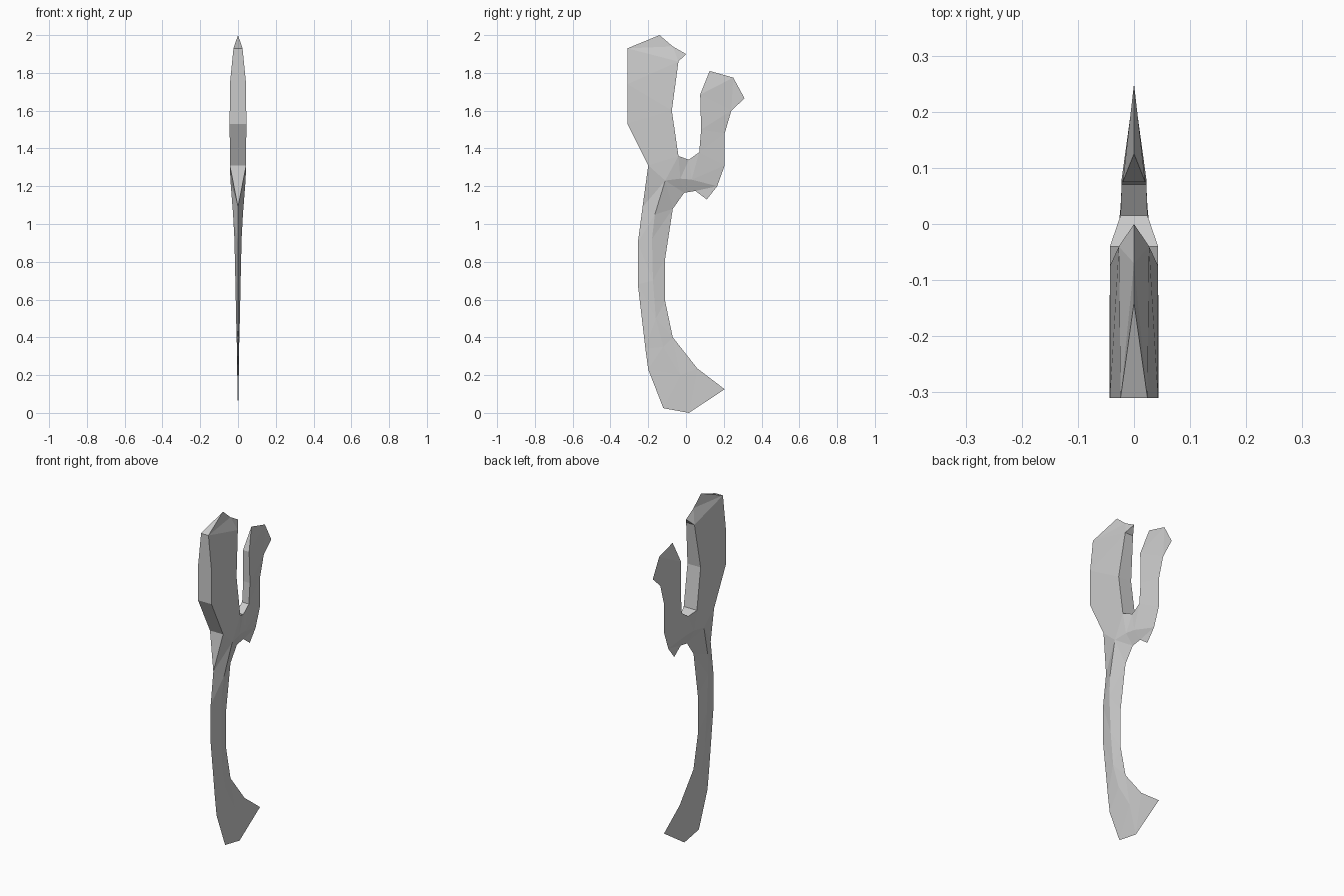
import bpy
import bmesh
from mathutils import Vector
from mathutils.geometry import delaunay_2d_cdt

default_cube = bpy.data.objects.get("Cube")
if default_cube:
    bpy.data.objects.remove(default_cube, do_unlink=True)

# Side outline, clockwise, as (y, z, half thickness); zero thickness is a sharp edge
broad_prong = [(-.2, 1.31, .043), (-.31, 1.53, .044), (-.31, 1.74, .043), (-.31, 1.93, .024),
               (-.14, 2, 0), (-.07, 1.94, 0), (0, 1.9, 0), (-.04, 1.86, .027),
               (-.075, 1.6, .043), (-.04, 1.36, .043)]
fork_notch = [(.015, 1.34, .024), (.07, 1.38, .022), (.08, 1.5, .022), (.075, 1.685, .02)]
hook_edge = [(.125, 1.81), (.25, 1.775), (.31, 1.665), (.24, 1.6), (.205, 1.48),
             (.205, 1.31), (.165, 1.2), (.11, 1.13), (.05, 1.175), (-.01, 1.165)]
handle_back = [(-.07, 1.08), (-.11, .82), (-.11, .59), (-.07, .4), (.06, .235)]
foot_edge = [(.205, .125), (.015, 0), (-.12, .025)]
handle_front = [(-.2, .23), (-.215, .34), (-.255, .68), (-.255, .9), (-.23, 1.09)]

# Raised ridge running down the middle of the handle into the foot
ridge = [(-.11, 1.23, .04), (-.165, 1.05, .026), (-.18, .92, .019), (-.175, .7, .014),
         (-.16, .5, .01), (-.12, .35, .006), (-.03, .2, .004)]
hook_ridge = [(-.03, 1.24, .03), (.03, 1.235, .024)]


def sharp(points):
    return [(y, z, 0) for y, z in points]


def chain(start, count):
    return [(i, i + 1) for i in range(start, start + count - 1)]


def build_blade(name, outline, ridges, material):
    """Fill the outline on both sides and join the sides with a rim."""
    points = list(outline)
    edges = chain(0, len(outline)) + [(len(outline) - 1, 0)]
    for line in ridges:
        edges += chain(len(points), len(line))
        points += line
    flat = [Vector((y, z)) for y, z, _ in points]
    triangles = delaunay_2d_cdt(flat, edges, [], 1, 1e-5)[2]

    # Sharp points share one vertex between the two sides
    bm = bmesh.new()
    left = [bm.verts.new((t, y, z)) for y, z, t in points]
    right = [bm.verts.new((-t, y, z)) if t else v for (y, z, t), v in zip(points, left)]
    for tri in triangles:
        sides = [[left[i] for i in tri], [right[i] for i in reversed(tri)]]
        if set(sides[0]) == set(sides[1]):
            sides.pop()
        for corners in sides:
            bm.faces.new(corners)

    # Rim where the outline has thickness
    for i in range(len(outline)):
        j = (i + 1) % len(outline)
        corners = list(dict.fromkeys([left[j], left[i], right[i], right[j]]))
        if len(corners) > 2:
            bm.faces.new(corners)

    bmesh.ops.recalc_face_normals(bm, faces=bm.faces)
    mesh = bpy.data.meshes.new(name)
    bm.to_mesh(mesh)
    bm.free()
    mesh.materials.append(material)
    blade = bpy.data.objects.new(name, mesh)
    bpy.context.collection.objects.link(blade)
    return blade


# Plain grey surface
grey = bpy.data.materials.new("light_grey")
grey.use_nodes = True
colour = (.6, .6, .6, 1)
grey.diffuse_color = colour
grey.node_tree.nodes["Principled BSDF"].inputs["Base Color"].default_value = colour

outline = (broad_prong + fork_notch
           + sharp(hook_edge + handle_back + foot_edge + handle_front))
build_blade("forked_blade", outline, [ridge, hook_ridge], grey)
